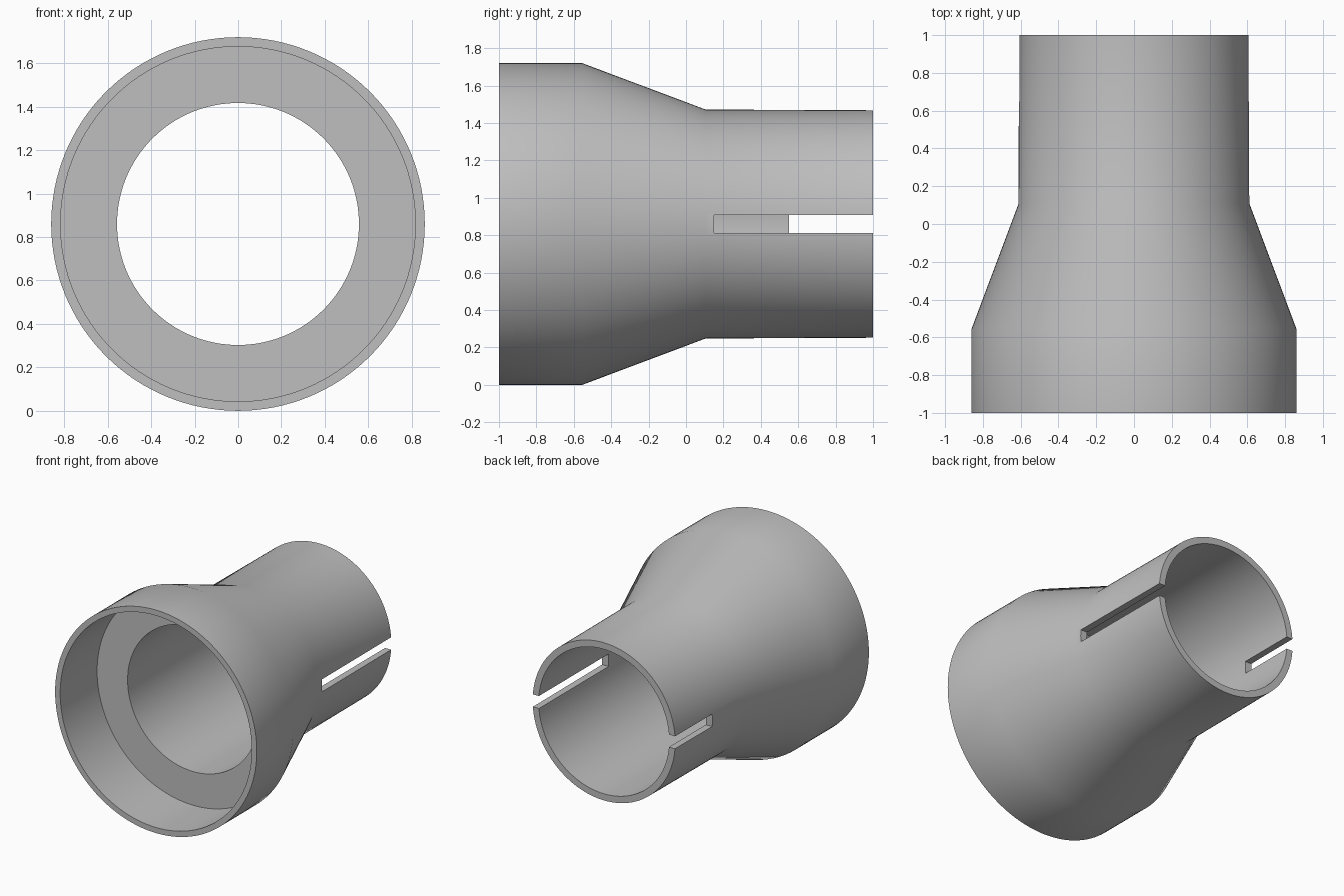
import bpy, bmesh
from math import tau
from mathutils import Matrix

CENTRE_Z = 0.86

if "Cube" in bpy.data.objects:
    bpy.data.objects.remove(bpy.data.objects["Cube"])

grey = bpy.data.materials.new("plain grey")
grey.use_nodes = True
grey.diffuse_color = (0.52, 0.52, 0.52, 1)
grey.node_tree.nodes["Principled BSDF"].inputs["Base Color"].default_value = grey.diffuse_color


def make_object(name, bm):
    bmesh.ops.recalc_face_normals(bm, faces=bm.faces)
    mesh = bpy.data.meshes.new(name)
    bm.to_mesh(mesh)
    bm.free()
    mesh.materials.append(grey)
    obj = bpy.data.objects.new(name, mesh)
    bpy.context.collection.objects.link(obj)
    return obj


def lathe(name, profile, steps):
    """Revolve a closed (radius, y) profile about the y axis."""
    bm = bmesh.new()
    verts = [bm.verts.new((r, y, 0)) for r, y in profile]
    edges = [bm.edges.new((v, verts[i - 1])) for i, v in enumerate(verts)]
    bmesh.ops.spin(bm, geom=verts + edges, cent=(0, 0, 0), axis=(0, 1, 0),
                   angle=tau, steps=steps)
    bmesh.ops.remove_doubles(bm, verts=bm.verts, dist=0.0001)
    bmesh.ops.translate(bm, verts=bm.verts, vec=(0, 0, CENTRE_Z))
    return make_object(name, bm)


def box(name, low, high):
    bm = bmesh.new()
    size = [b - a for a, b in zip(low, high)]
    mid = [(a + b) / 2 for a, b in zip(low, high)]
    bmesh.ops.create_cube(bm, size=1, matrix=Matrix.Translation(mid) @ Matrix.Diagonal((*size, 1)))
    return make_object(name, bm)


# Sleeve: wide socket, tapered shoulder and narrow spigot, with a stepped bore
sleeve = lathe("reducer_sleeve", [
    (0.86, -1), (0.86, -0.555), (0.612, 0.105), (0.608, 1),
    (0.557, 1), (0.557, -0.55), (0.817, -0.55), (0.817, -1)], 128)

# Slots in the spigot: long on the left, short on the right
for name, start, x0, x1 in (("left_slot_cutter", 0.15, 0.3, 0.9),
                            ("right_slot_cutter", 0.55, -0.9, -0.3)):
    cutter = box(name, (x0, start, CENTRE_Z - 0.048), (x1, 1.2, CENTRE_Z + 0.048))
    cutter.hide_render = True
    cut = sleeve.modifiers.new(name, 'BOOLEAN')
    cut.operation = 'DIFFERENCE'
    cut.solver = 'EXACT'
    cut.object = cutter
    bpy.context.view_layer.objects.active = sleeve
    bpy.ops.object.modifier_apply(modifier=cut.name)
    bpy.data.objects.remove(cutter)

# Smooth walls with crisp rims
for obj in bpy.context.selected_objects:
    obj.select_set(False)
sleeve.select_set(True)
bpy.context.view_layer.objects.active = sleeve
bpy.ops.object.shade_smooth_by_angle(angle=0.6)
